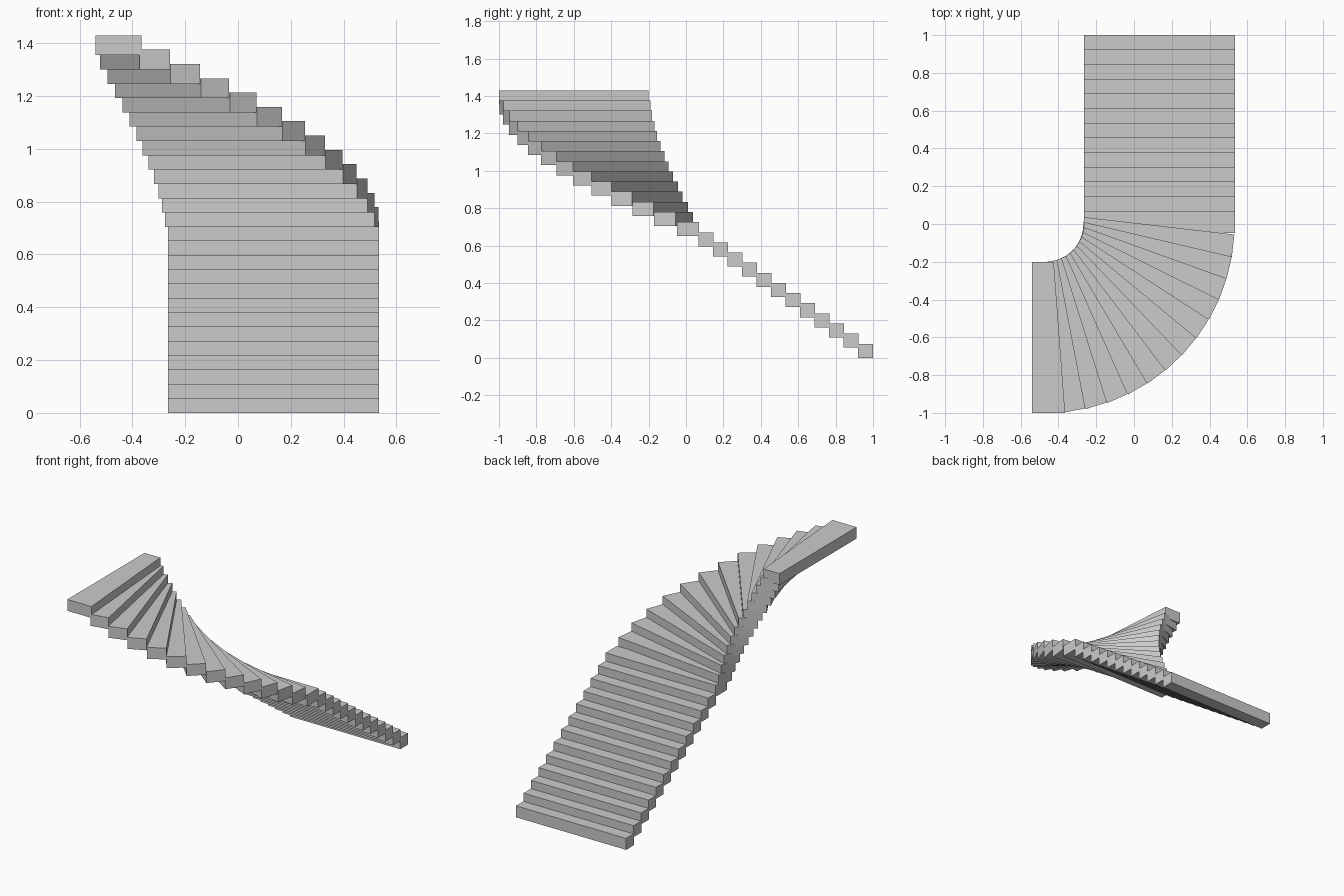
import bpy
from math import radians, sin, cos
from mathutils import Vector

cube = bpy.data.objects.get("Cube")
if cube:
    bpy.data.objects.remove(cube, do_unlink=True)

grey = bpy.data.materials.new("light_grey")
grey.use_nodes = True
colour = (0.6, 0.6, 0.6, 1)
grey.diffuse_color = colour
grey.node_tree.nodes["Principled BSDF"].inputs["Base Color"].default_value = colour

STRAIGHT, TURNING = 12, 13
LENGTH, THICK = 0.8, 0.075
RISE = (1.43 - THICK) / (STRAIGHT + TURNING)
RUN = 0.0775


def tread(name, corners, index):
    """Extrude a four-cornered outline into one step of the stair."""
    z = index * RISE
    verts = [(p[0], p[1], h) for h in (z, z + THICK) for p in corners]
    faces = [(3, 2, 1, 0), (4, 5, 6, 7)]
    faces += [(i, (i + 1) % 4, (i + 1) % 4 + 4, i + 4) for i in range(4)]
    mesh = bpy.data.meshes.new(name)
    mesh.from_pydata(verts, [], faces)
    mesh.materials.append(grey)
    obj = bpy.data.objects.new(name, mesh)
    bpy.context.collection.objects.link(obj)


def box_outline(outer_back, heading, depth):
    """Rectangle from its outer back corner; heading 0 walks towards -y."""
    inward = Vector((-cos(heading), sin(heading))) * LENGTH
    forward = Vector((-sin(heading), -cos(heading))) * depth
    return [outer_back, outer_back + inward,
            outer_back + inward + forward, outer_back + forward]


# Straight flight
for i in range(STRAIGHT):
    tread(f"straight_step_{i + 1}",
          box_outline(Vector((0.535, 1 - i * RUN)), 0, 0.08), i)

# Turning flight, its outer corners following a quarter circle
centre = Vector((-0.465, 0))
for k in range(TURNING):
    around = radians(6.8 * k - 3.6)
    corner = centre + Vector((cos(around), -sin(around))) * 0.998
    if k == 0:
        corner = Vector((0.535, 1 - STRAIGHT * RUN))
    tread(f"turning_step_{k + 1}",
          box_outline(corner, radians(6.6 * k), 0.117), STRAIGHT + k)

# Tapered top step
tread("top_step", [(-0.365, -1), (-0.425, -0.2), (-0.54, -0.2), (-0.54, -1)],
      STRAIGHT + TURNING)
